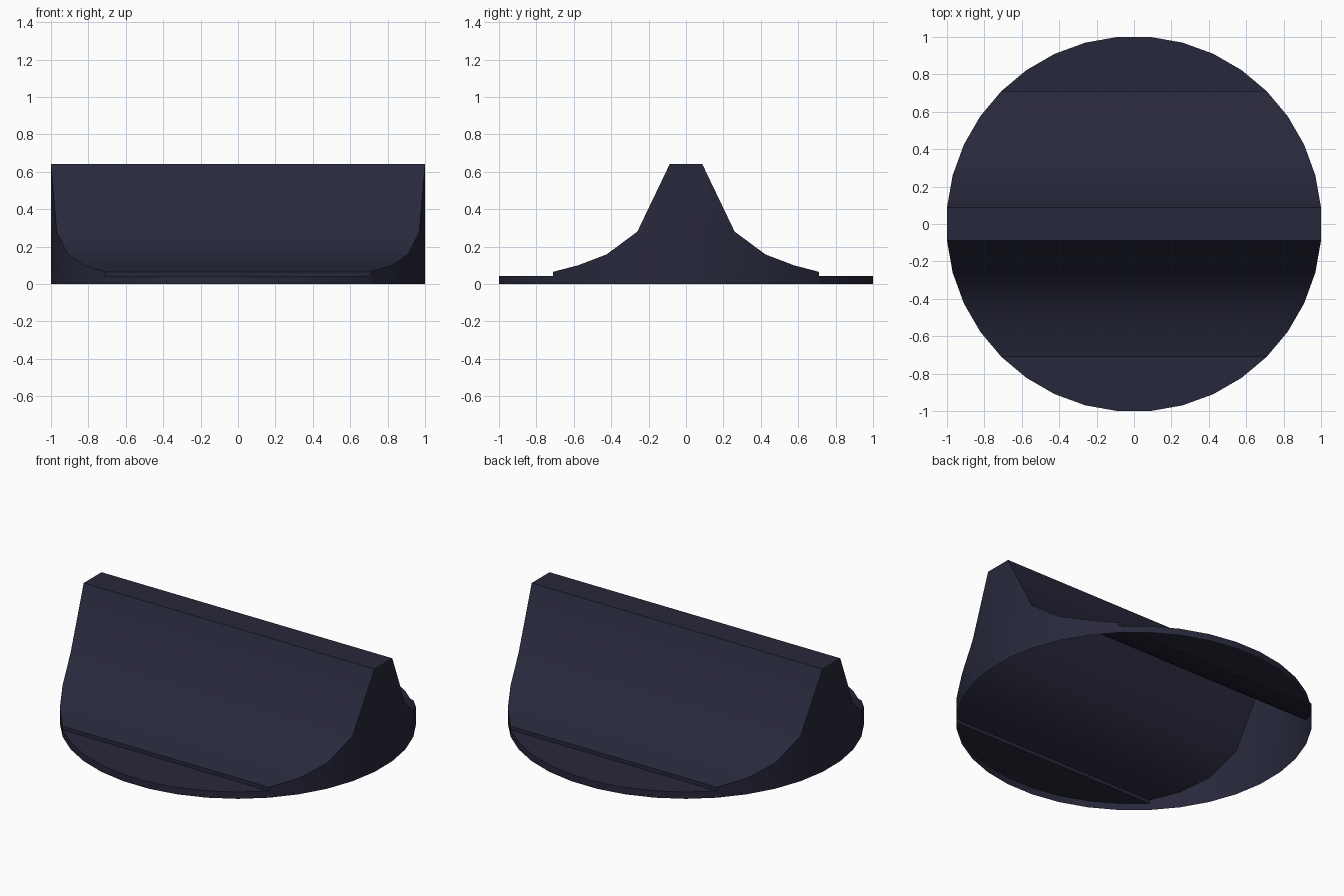
import bpy, bmesh, math

if "Cube" in bpy.data.objects:
    bpy.data.objects.remove(bpy.data.objects["Cube"])

R = 1 / math.cos(math.radians(5))   # 36-sided rim with flats on the axes

mat = bpy.data.materials.new("dark navy")
mat.diffuse_color = (0.0205, 0.0212, 0.044, 1)
mat.use_nodes = True
mat.node_tree.nodes["Principled BSDF"].inputs["Base Color"].default_value = mat.diffuse_color

# Ridge heights by rim angle; the low plate beyond 45 degrees is level
heights = {5: 0.64, 15: 0.28, 25: 0.158, 35: 0.10, 45: 0.065}
PLATE = 0.042

# Cross-section stations (angle, height) from front to back
half = [(a, PLATE) for a in range(85, 44, -10)] + [(a, heights[a]) for a in (45, 35, 25, 15, 5)]
stations = [(-a, z) for a, z in half] + [(a, z) for a, z in reversed(half)]

bm = bmesh.new()
rows = []
for a, z in stations:
    x, y = R * math.cos(math.radians(a)), R * math.sin(math.radians(a))
    rows.append([bm.verts.new(p) for p in ((-x, y, 0), (-x, y, z), (x, y, z), (x, y, 0))])

# Top strips, small steps and curved side walls, open underneath
for (a0, z0), (a1, z1), p, q in zip(stations, stations[1:], rows, rows[1:]):
    bm.faces.new((p[1], p[2], q[2], q[1]))
    if a0 != a1:
        bm.faces.new((p[0], p[1], q[1], q[0]))
        bm.faces.new((p[2], p[3], q[3], q[2]))

# Front and back rim flats
bm.faces.new(rows[0][::-1])
bm.faces.new(rows[-1])
bmesh.ops.remove_doubles(bm, verts=bm.verts, dist=0.0001)
bmesh.ops.recalc_face_normals(bm, faces=bm.faces)
# Make sure the shell faces outwards
top = max(bm.faces, key=lambda f: f.calc_center_median().z)
if top.normal.z < 0:
    bmesh.ops.reverse_faces(bm, faces=bm.faces)

me = bpy.data.meshes.new("ridged_round_shell")
bm.to_mesh(me)
bm.free()
me.materials.append(mat)
shell = bpy.data.objects.new("ridged_round_shell", me)
bpy.context.collection.objects.link(shell)

bpy.context.view_layer.objects.active = shell
shell.select_set(True)
bpy.ops.object.shade_smooth_by_angle(angle=math.radians(35))
